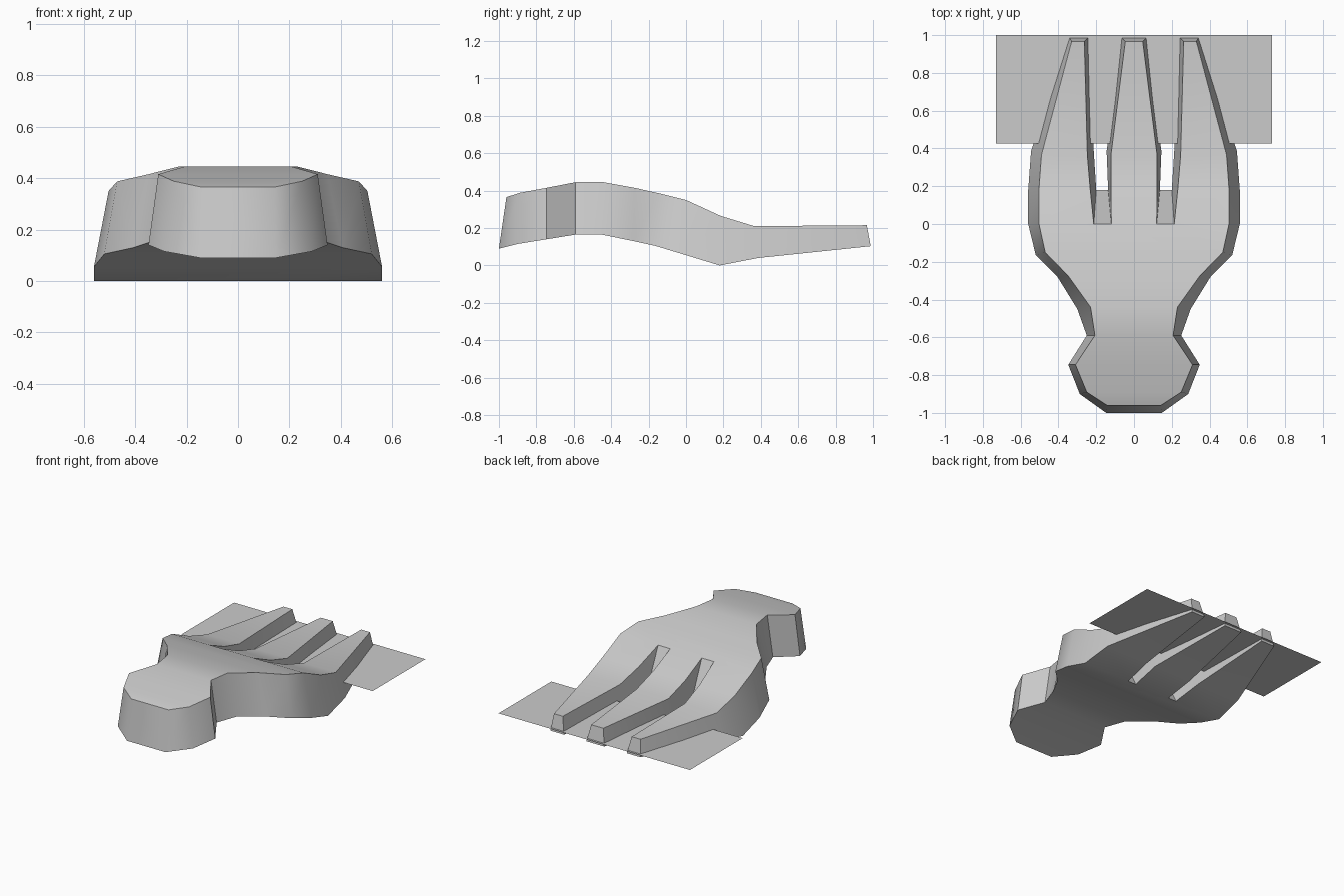
import bpy, bmesh, math

cube = bpy.data.objects.get("Cube")
if cube:
    bpy.data.objects.remove(cube, do_unlink=True)

grey = bpy.data.materials.new("plain grey")
grey.use_nodes = True
colour = (0.6, 0.6, 0.6, 1.0)
grey.diffuse_color = colour
grey.node_tree.nodes["Principled BSDF"].inputs["Base Color"].default_value = colour


def finish(name, bm):
    mesh = bpy.data.meshes.new(name)
    bm.to_mesh(mesh)
    bm.free()
    mesh.materials.append(grey)
    obj = bpy.data.objects.new(name, mesh)
    bpy.context.collection.objects.link(obj)
    return obj


# Stations along the body: (y, z, half widths from outside to inside)
# Upper surface: slots open at y = 0
TOP = [
    (-0.96, 0.365, [0.142]),
    (-0.89, 0.388, [0.25]),
    (-0.745, 0.415, [0.31]),
    (-0.59, 0.445, [0.207]),
    (-0.44, 0.445, [0.23]),
    (-0.275, 0.415, [0.348]),
    (-0.15, 0.387, [0.47]),
    (0.0, 0.35, [0.503, 0.213, 0.12]),
    (0.185, 0.265, [0.503, 0.232, 0.122]),
    (0.365, 0.21, [0.49, 0.247, 0.122]),
    (0.967, 0.215, [0.33, 0.263, 0.046]),
]
# Lower surface: slots open at y = 0.18
BOTTOM = [
    (-1.0, 0.09, [0.147]),
    (-0.9, 0.115, [0.287]),
    (-0.745, 0.14, [0.348]),
    (-0.59, 0.165, [0.25]),
    (-0.45, 0.165, [0.30]),
    (-0.28, 0.13, [0.405]),
    (-0.165, 0.105, [0.52]),
    (0.0, 0.055, [0.56]),
    (0.18, 0.0, [0.56, 0.20, 0.137]),
    (0.385, 0.04, [0.545, 0.213, 0.145]),
    (0.988, 0.103, [0.343, 0.24, 0.068]),
]
SLOT_TOP, SLOT_BOTTOM, LAST = 7, 8, len(TOP) - 1

bm = bmesh.new()


def row(station):
    y, z, widths = station
    xs = [-w for w in widths] + widths[::-1]
    return [bm.verts.new((x, y, z)) for x in xs]


top = [row(s) for s in TOP]
bottom = [row(s) for s in BOTTOM]


# Upper and lower skins: one strip before the slots, three prongs after
def skin(rows, split):
    for i in range(LAST):
        a, b = rows[i], rows[i + 1]
        if i < split:
            bm.faces.new(a + b[::-1])
        else:
            for j in (0, 2, 4):
                bm.faces.new((a[j], a[j + 1], b[j + 1], b[j]))


skin(top, SLOT_TOP)
skin(bottom, SLOT_BOTTOM)

# Outer side walls
for i in range(LAST):
    for k in (0, -1):
        bm.faces.new((bottom[i][k], bottom[i + 1][k], top[i + 1][k], top[i][k]))

# Slot walls and sloping slot ends
for j in (1, 2, 3, 4):
    bm.faces.new((top[SLOT_TOP][j], top[SLOT_BOTTOM][j], bottom[SLOT_BOTTOM][j]))
    for i in range(SLOT_BOTTOM, LAST):
        bm.faces.new((bottom[i][j], bottom[i + 1][j], top[i + 1][j], top[i][j]))
for j in (1, 3):
    bm.faces.new((top[SLOT_TOP][j], top[SLOT_TOP][j + 1],
                  bottom[SLOT_BOTTOM][j + 1], bottom[SLOT_BOTTOM][j]))

# Blunt front end and prong tips
bm.faces.new(top[0] + bottom[0][::-1])
for j in (0, 2, 4):
    bm.faces.new((top[LAST][j], top[LAST][j + 1], bottom[LAST][j + 1], bottom[LAST][j]))

bmesh.ops.recalc_face_normals(bm, faces=bm.faces[:])
body = finish("pronged_body", bm)
bpy.context.view_layer.objects.active = body
body.select_set(True)
bpy.ops.object.shade_smooth_by_angle(angle=math.radians(40))
body.select_set(False)

# Thin flat sheet crossing the prongs
bm = bmesh.new()
bm.faces.new([bm.verts.new((x, y, 0.123)) for x, y in
              ((-0.73, 0.425), (0.73, 0.425), (0.73, 1.0), (-0.73, 1.0))])
finish("flat_sheet", bm)
